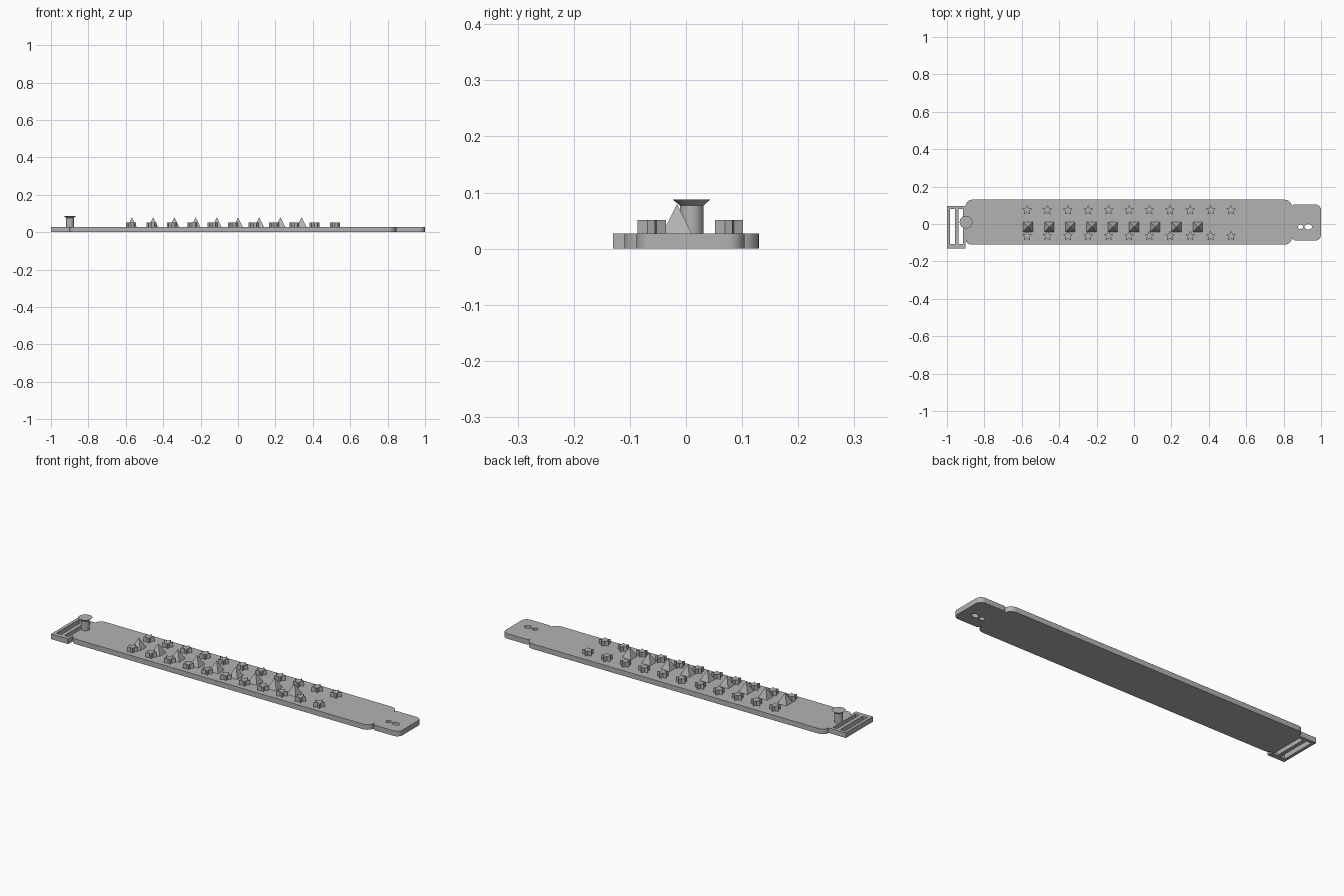
import bpy, bmesh
from math import sin, cos, pi
from mathutils import Vector

if "Cube" in bpy.data.objects:
    bpy.data.objects.remove(bpy.data.objects["Cube"])

grey = bpy.data.materials.new("plain grey")
grey.use_nodes = True
TONE = (0.45, 0.45, 0.45, 1)
grey.diffuse_color = TONE
grey.node_tree.nodes["Principled BSDF"].inputs["Base Color"].default_value = TONE

TOP = 0.027  # upper surface of the strap


def make_object(name, bm):
    bmesh.ops.recalc_face_normals(bm, faces=bm.faces)
    mesh = bpy.data.meshes.new(name)
    bm.to_mesh(mesh)
    bm.free()
    obj = bpy.data.objects.new(name, mesh)
    mesh.materials.append(grey)
    bpy.context.collection.objects.link(obj)
    return obj


def prism(name, points, z0, z1):
    bm = bmesh.new()
    face = bm.faces.new([bm.verts.new((x, y, z0)) for x, y in points])
    new = bmesh.ops.extrude_face_region(bm, geom=[face])["geom"]
    verts = [v for v in new if isinstance(v, bmesh.types.BMVert)]
    bmesh.ops.translate(bm, verts=verts, vec=(0, 0, z1 - z0))
    return make_object(name, bm)


def rounded(corners, steps=8):
    """Outline with each right-angled corner (x, y, radius) filleted."""
    out = []
    for i, (x, y, r) in enumerate(corners):
        c = Vector((x, y))
        a = (Vector(corners[i - 1][:2]) - c).normalized()
        b = (Vector(corners[(i + 1) % len(corners)][:2]) - c).normalized()
        for k in range(steps + 1 if r else 1):
            t = k / steps * pi / 2
            p = c + r * (a * (1 - sin(t)) + b * (1 - cos(t)))
            if not out or (p - out[-1]).length > 0.0005:
                out.append(p)
    return out


def ellipse(x, y, rx, ry, n=24):
    return [(x + rx * cos(2 * pi * k / n), y + ry * sin(2 * pi * k / n)) for k in range(n)]


def smooth(obj):
    bpy.ops.object.select_all(action="DESELECT")
    obj.select_set(True)
    bpy.context.view_layer.objects.active = obj
    bpy.ops.object.shade_smooth_by_angle(angle=0.6)


# Strap with buckle frame at one end and narrow tongue at the other
outline = rounded([
    (-1, -0.13, 0), (-0.9, -0.13, 0), (-0.9, -0.08, 0),
    (-0.9, -0.11, 0.03), (0.845, -0.11, 0.04), (0.845, -0.07, 0),
    (0.845, -0.088, 0.018), (1, -0.088, 0.03), (1, 0.104, 0.03),
    (0.845, 0.104, 0.014), (0.845, 0.09, 0), (0.845, 0.13, 0.04),
    (-0.9, 0.13, 0.034), (-0.9, 0.096, 0), (-1, 0.096, 0),
])
strap = prism("strap", outline, 0, TOP)

# Buckle slots and tongue holes
holes = [[(x0, -0.107), (x1, -0.107), (x1, 0.08), (x0, 0.08)]
         for x0, x1 in ((-0.984, -0.957), (-0.937, -0.914))]
holes += [ellipse(0.89, -0.015, 0.013, 0.013), ellipse(0.932, -0.015, 0.02, 0.014)]
for points in holes:
    cutter = prism("hole_cutter", points, -0.02, TOP + 0.02)
    cutter.hide_render = True
    cutter.hide_set(True)
    cut = strap.modifiers.new("hole", "BOOLEAN")
    cut.operation, cut.solver, cut.object = "DIFFERENCE", "EXACT", cutter

# Bake the holes and drop the cutters
depsgraph = bpy.context.evaluated_depsgraph_get()
cut_mesh = bpy.data.meshes.new_from_object(strap.evaluated_get(depsgraph))
strap.modifiers.clear()
strap.data = cut_mesh
for obj in [o for o in bpy.data.objects if o.name.startswith("hole_cutter")]:
    bpy.data.objects.remove(obj)
smooth(strap)

# Two rows of star studs
for row, y in (("front", -0.064), ("back", 0.074)):
    for i in range(11):
        x = -0.572 + 0.1091 * i
        star = []
        for k in range(10):
            r, a = (0.014 if k % 2 else 0.028), pi / 2 + k * pi / 5
            star.append((x + r * cos(a), y + r * sin(a)))
        prism(f"{row}_star_stud_{i + 1}", star, TOP, 0.051)

# Row of pyramid spikes
for i in range(9):
    bm = bmesh.new()
    x, y, h = -0.567 + 0.1134 * i, -0.016, 0.026
    base = [bm.verts.new((x + sx * h, y + sy * h, TOP))
            for sx, sy in ((-1, -1), (1, -1), (1, 1), (-1, 1))]
    tip = bm.verts.new((x, y, 0.08))
    bm.faces.new(base)
    for k in range(4):
        bm.faces.new((base[k], base[(k + 1) % 4], tip))
    make_object(f"pyramid_spike_{i + 1}", bm)

# Fastening peg with flared head
bm = bmesh.new()
rings = [[bm.verts.new((x, y, z)) for x, y in ellipse(-0.898, 0.01, r, r, 32)]
         for r, z in ((0.021, TOP), (0.021, 0.077), (0.034, 0.088))]
for low, high in zip(rings, rings[1:]):
    for k in range(32):
        j = (k + 1) % 32
        bm.faces.new((low[k], low[j], high[j], high[k]))
bm.faces.new(rings[0])
bm.faces.new(rings[-1])
smooth(make_object("fastening_peg", bm))
